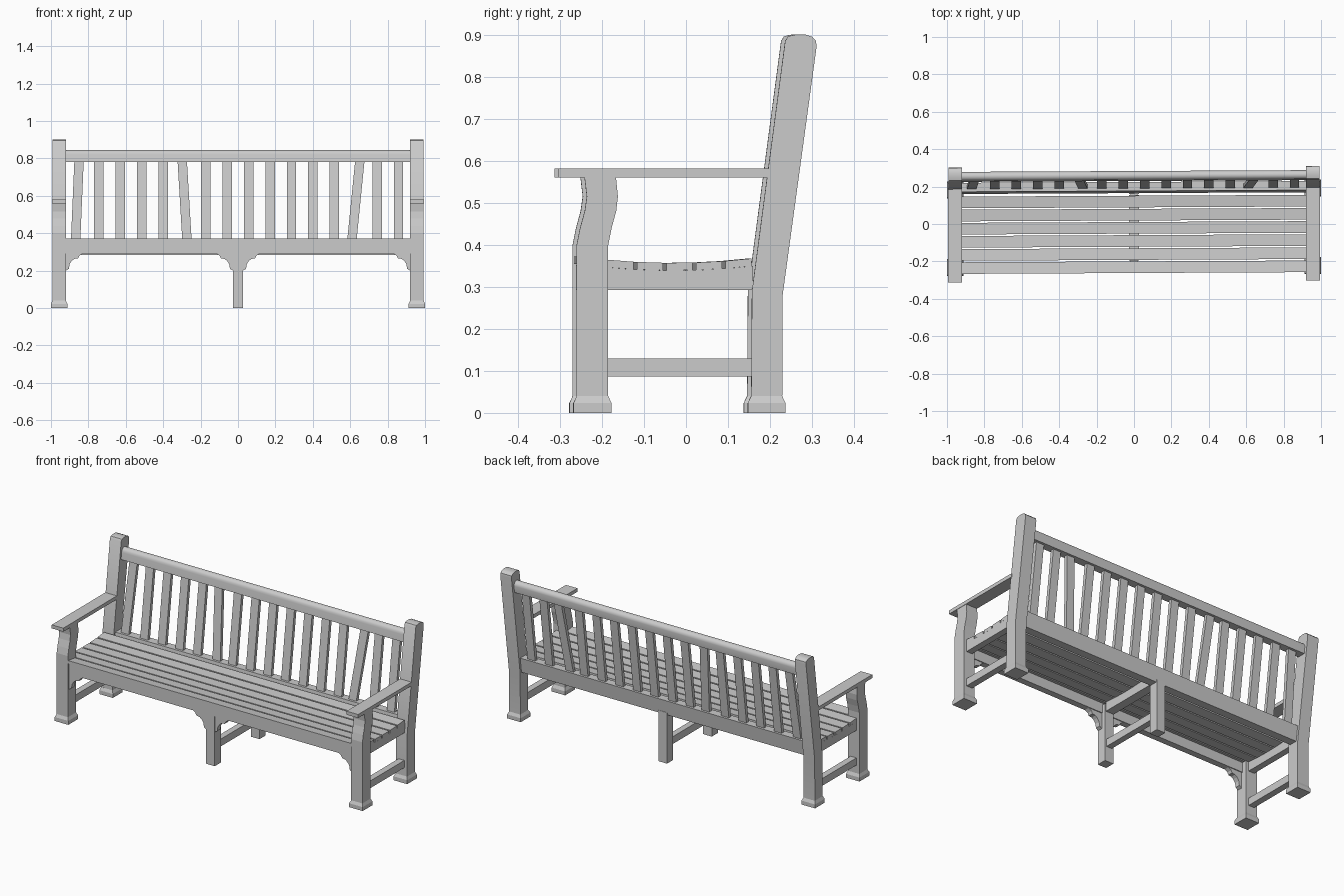
import bpy, bmesh, math

if "Cube" in bpy.data.objects:
    bpy.data.objects.remove(bpy.data.objects["Cube"])

GREY = (0.6, 0.6, 0.6, 1)
mat = bpy.data.materials.new("weathered_grey")
mat.use_nodes = True
mat.diffuse_color = GREY
mat.node_tree.nodes["Principled BSDF"].inputs["Base Color"].default_value = GREY


def loft(name, rings, smooth=False):
    """Skin a stack of matching rings, cap both ends and skew the part slightly."""
    bm = bmesh.new()
    loops = [[bm.verts.new((x, y + 0.005 * (x - 1), z)) for x, y, z in r] for r in rings]
    n = len(loops[0])
    for a, b in zip(loops, loops[1:]):
        for i in range(n):
            j = (i + 1) % n
            bm.faces.new((a[i], a[j], b[j], b[i]))
    bm.faces.new(loops[0])
    bm.faces.new(loops[-1])
    bmesh.ops.recalc_face_normals(bm, faces=bm.faces)
    mesh = bpy.data.meshes.new(name)
    bm.to_mesh(mesh)
    bm.free()
    mesh.materials.append(mat)
    ob = bpy.data.objects.new(name, mesh)
    bpy.context.collection.objects.link(ob)
    if smooth:
        bpy.ops.object.select_all(action='DESELECT')
        ob.select_set(True)
        bpy.context.view_layer.objects.active = ob
        bpy.ops.object.shade_smooth_by_angle(angle=math.radians(35))
    return ob


def side_profile(name, pts, x0, x1, smooth=False):
    """Extrude a (y, z) profile along x."""
    return loft(name, [[(x, y, z) for y, z in pts] for x in (x0, x1)], smooth)


def front_profile(name, pts, y0, y1):
    """Extrude an (x, z) profile along y."""
    return loft(name, [[(x, y, z) for x, z in pts] for y in (y0, y1)])


def box(name, x0, x1, y0, y1, z0, z1):
    return side_profile(name, [(y0, z0), (y1, z0), (y1, z1), (y0, z1)], x0, x1)


def rect(x0, x1, y0, y1, z):
    return [(x0, y0, z), (x1, y0, z), (x1, y1, z), (x0, y1, z)]


def seat_top(y):
    return 0.357 + 0.3 * (y + 0.03) ** 2


def back_y(z):
    """Centre line of the reclined back."""
    return 0.2 + 0.131 * (z - 0.33)


SLAT = 0.018
IN, OUT = 0.92, 0.993

# profiles of the end frames
front_leg = [(-0.26, 0.02), (-0.185, 0.02), (-0.185, 0.4), (-0.177, 0.44), (-0.166, 0.48),
             (-0.162, 0.515), (-0.167, 0.565), (-0.242, 0.565), (-0.236, 0.515),
             (-0.241, 0.48), (-0.252, 0.44), (-0.26, 0.4)]
rear_post = [(0.155, 0.02), (0.229, 0.02), (0.23, 0.28), (0.311, 0.873), (0.309, 0.886),
             (0.3, 0.895), (0.285, 0.9), (0.26, 0.9), (0.243, 0.896), (0.236, 0.885), (0.157, 0.29)]
ys = [-0.19 + 0.35 * i / 10 for i in range(11)]
dished_rail = [(0.16, 0.292), (-0.19, 0.292)] + [(y, seat_top(y) - SLAT) for y in ys]
bracket = [(0, 0.3), (0, 0.2), (0.016, 0.21), (0.02, 0.235), (0.032, 0.253), (0.045, 0.263),
           (0.065, 0.266), (0.072, 0.28), (0.09, 0.292), (0.09, 0.3)]

# end frames, one on each side
for side, s in (("left", 1), ("right", -1)):
    a, b = s * IN, s * OUT
    side_profile(side + "_front_leg", front_leg, a, b)
    side_profile(side + "_rear_post", rear_post, a, b, True)
    box(side + "_armrest", a, s * 0.995, -0.303, 0.2, 0.56, 0.581)
    for end, y0, y1 in (("front", -0.26, -0.185), ("rear", 0.155, 0.229)):
        p = 0.008
        wide = (s * 0.912, s * 1.0, y0 - p, y1 + p)
        loft(side + "_" + end + "_foot", [rect(*wide, 0), rect(*wide, 0.023), rect(a, b, y0, y1, 0.04)])
    side_profile(side + "_seat_rail", dished_rail, s * 0.937, s * 0.975)
    box(side + "_stretcher", s * 0.937, s * 0.975, -0.19, 0.16, 0.087, 0.13)
    front_profile(side + "_corner_bracket", [(s * (IN - x), z) for x, z in bracket], -0.25, -0.22)
    front_profile(side + "_middle_bracket", [(s * (0.027 + x), z) for x, z in bracket], -0.25, -0.22)

# middle support frame
box("middle_front_leg", -0.028, 0.028, -0.252, -0.195, 0, 0.34)
box("middle_rear_leg", -0.028, 0.028, 0.165, 0.222, 0, 0.3)
box("middle_stretcher", -0.018, 0.018, -0.2, 0.17, 0.087, 0.13)
side_profile("middle_seat_rail", dished_rail, -0.026, 0.026)

# front apron and seat slats
box("front_apron", -IN, IN, -0.252, -0.215, 0.292, 0.352)
for i in range(6):
    y = -0.226 + 0.0702 * i
    y0, y1 = y - 0.031, y + 0.031
    half = IN if i == 0 else 0.975
    side_profile("seat_slat_%d" % (i + 1),
                 [(y0, seat_top(y0) - SLAT), (y1, seat_top(y1) - SLAT),
                  (y1, seat_top(y1)), (y0, seat_top(y0))], -half, half)

# back rails
t = 0.024
side_profile("lower_back_rail", [(back_y(z) + d, z) for z, d in
             ((0.285, -t), (0.285, t), (0.373, t), (0.373, -t))], -IN, IN)
crown = [(back_y(0.82) + t * math.cos(k * math.pi / 8), 0.82 + 0.025 * math.sin(k * math.pi / 8))
         for k in range(9)]
side_profile("top_back_rail", [(back_y(0.78) - t, 0.78), (back_y(0.78) + t, 0.78)] + crown, -IN, IN, True)

# upright back slats, a few of them leaning
lean = {0: (-0.01, 0.008), 5: (0.013, -0.012), 13: (-0.02, 0.022)}
for i in range(16):
    x = -0.858 + 0.1144 * i
    lo, hi = lean.get(i, (0, 0))
    rings = []
    for z, d in ((0.365, lo), (0.785, hi)):
        y = back_y(z)
        rings.append(rect(x + d - 0.025, x + d + 0.025, y - 0.01, y + 0.01, z))
    loft("back_slat_%d" % (i + 1), rings)
